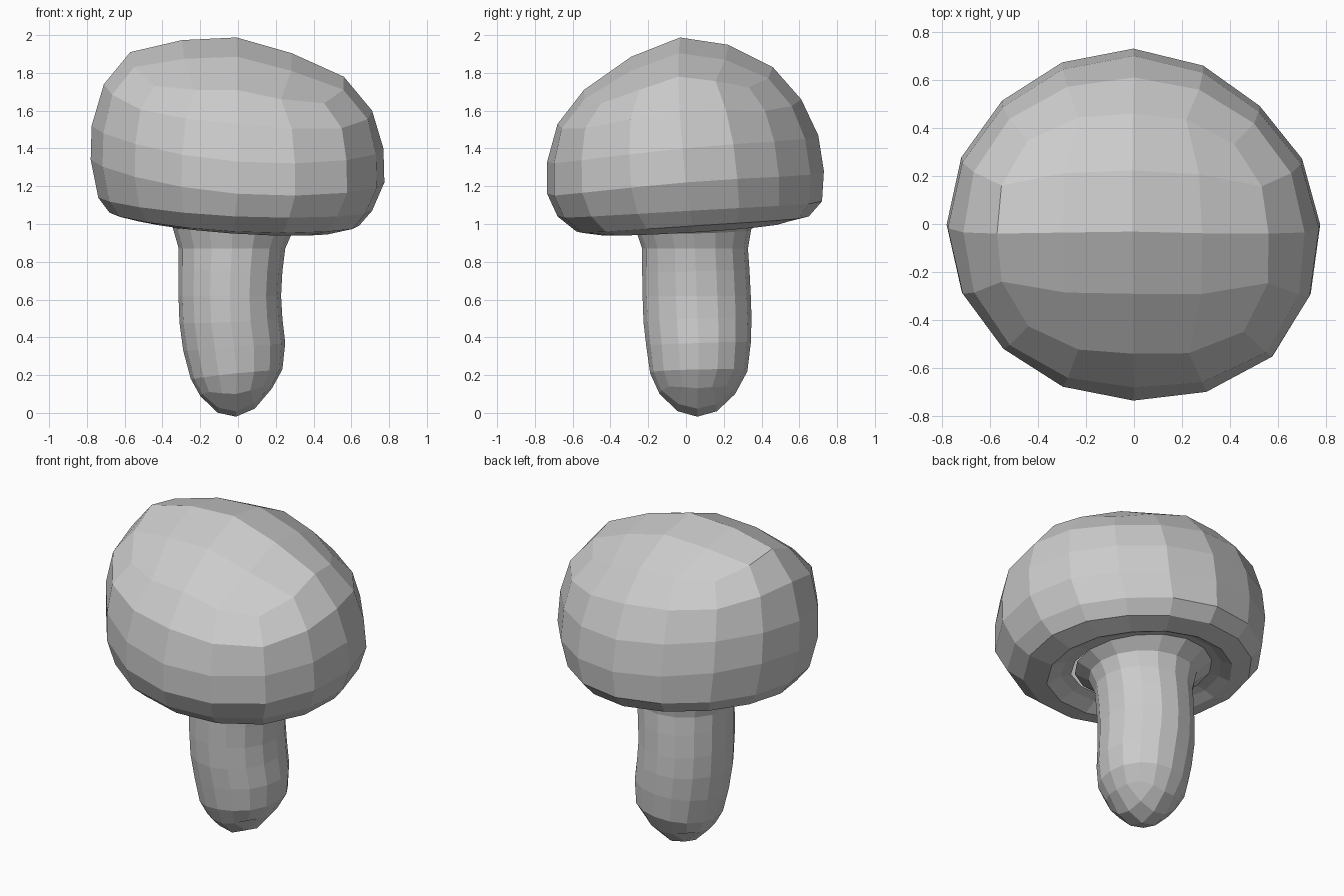
import bpy, bmesh
from math import sin, cos, pi
from mathutils import Vector

if "Cube" in bpy.data.objects:
    bpy.data.objects.remove(bpy.data.objects["Cube"])

N = 16  # sides of every ring


def ring(lobes, xr, zr, xl, zl, yb, zb, yf, zf, square=0.0, drop=0.0):
    """Tilted oval through its right, left, back and front points.
    lobes swell or shrink its four corners."""
    pts = []
    for i in range(N):
        a = 2 * pi * i / N
        c, s = cos(a), sin(a)
        corner = sin(2 * a) ** 2
        k = 1 + (square + lobes[i // 4]) * corner
        z = ((zr - zl) * c + (zb - zf) * s + (zr + zl) * c * c + (zb + zf) * s * s) / 2
        pts.append(Vector(((xr + xl) / 2 + (xr - xl) / 2 * c * k,
                           (yb + yf) / 2 + (yb - yf) / 2 * s * k,
                           z - drop * corner)))
    return pts


def fill_grid(bm, loop, dome):
    """Close a 16-sided ring with a domed 4 x 4 grid of quads."""
    L = [loop[(i + 10) % N] for i in range(N)]  # start at front left corner
    g = {}
    for i in range(5):
        g[i, 0], g[4, i] = L[i], L[4 + i]
        g[4 - i, 4], g[0, 4 - i] = L[8 + i], L[(12 + i) % N]
    P = lambda i, j: g[i, j].co
    for i in range(1, 4):
        for j in range(1, 4):
            u, v = i / 4, j / 4
            co = (P(0, j) * (1 - u) + P(4, j) * u + P(i, 0) * (1 - v) + P(i, 4) * v
                  - P(0, 0) * (1 - u) * (1 - v) - P(4, 0) * u * (1 - v)
                  - P(0, 4) * (1 - u) * v - P(4, 4) * u * v)
            co.z += dome * (16 * u * (1 - u) * v * (1 - v)) ** 0.75
            g[i, j] = bm.verts.new(co)
    for i in range(4):
        for j in range(4):
            bm.faces.new((g[i, j], g[i + 1, j], g[i + 1, j + 1], g[i, j + 1]))


def loft(name, rings, dome, lobes=(0, 0, 0, 0)):
    """Skin the rings; the first one is closed with a dome."""
    bm = bmesh.new()
    loops = [[bm.verts.new(p) for p in ring(lobes, *r)] for r in rings]
    for a, b in zip(loops, loops[1:]):
        for i in range(N):
            j = (i + 1) % N
            bm.faces.new((a[i], b[i], b[j], a[j]))
    fill_grid(bm, loops[0], dome)
    bmesh.ops.recalc_face_normals(bm, faces=bm.faces[:])
    # open shells: make sure the domed end faces outwards
    if (bm.faces[:][-6].normal.z > 0) != (dome > 0):
        bmesh.ops.reverse_faces(bm, faces=bm.faces[:])
    me = bpy.data.meshes.new(name)
    bm.to_mesh(me)
    bm.free()
    ob = bpy.data.objects.new(name, me)
    bpy.context.collection.objects.link(ob)
    return ob


# where the stem flares into the underside of the cap
collar = (.36, 1.00, -.44, 1.06, .42, 1.05, -.35, 1.02)

# cap: crown, rounded side, rim, hollow underside
loft("cap", [
    (.56, 1.78, -.57, 1.91, .46, 1.83, -.54, 1.71, .10, .08),
    (.71, 1.60, -.71, 1.74, .61, 1.66, -.68, 1.53, .04, .03),
    (.77, 1.40, -.775, 1.52, .70, 1.47, -.735, 1.33),
    (.775, 1.22, -.78, 1.34, .73, 1.28, -.735, 1.16),
    (.71, 1.07, -.74, 1.14, .72, 1.12, -.68, 1.04),
    (.64, .99, -.68, 1.06, .65, 1.04, -.58, .96),
    (.50, .955, -.57, 1.03, .53, 1.01, -.47, .95),
    (.42, .99, -.50, 1.05, .47, 1.04, -.40, 1.0),
    collar], .1, lobes=(-.045, -.005, -.01, .055))

# stem: rounded foot, slightly bent shaft, flared top
loft("stem", [
    (.18, .13, -.20, .09, .26, .10, -.14, .10, .06, -.02),
    (.235, .23, -.25, .18, .325, .22, -.19, .21, .02),
    (.25, .37, -.29, .33, .343, .37, -.21, .35),
    (.235, .50, -.31, .48, .347, .50, -.225, .48),
    (.228, .62, -.315, .62, .343, .62, -.23, .62),
    (.235, .75, -.314, .76, .336, .76, -.232, .75),
    (.25, .87, -.314, .87, .328, .87, -.232, .87),
    (.285, .95, -.345, .98, .345, .97, -.262, .96),
    collar], -.105)
